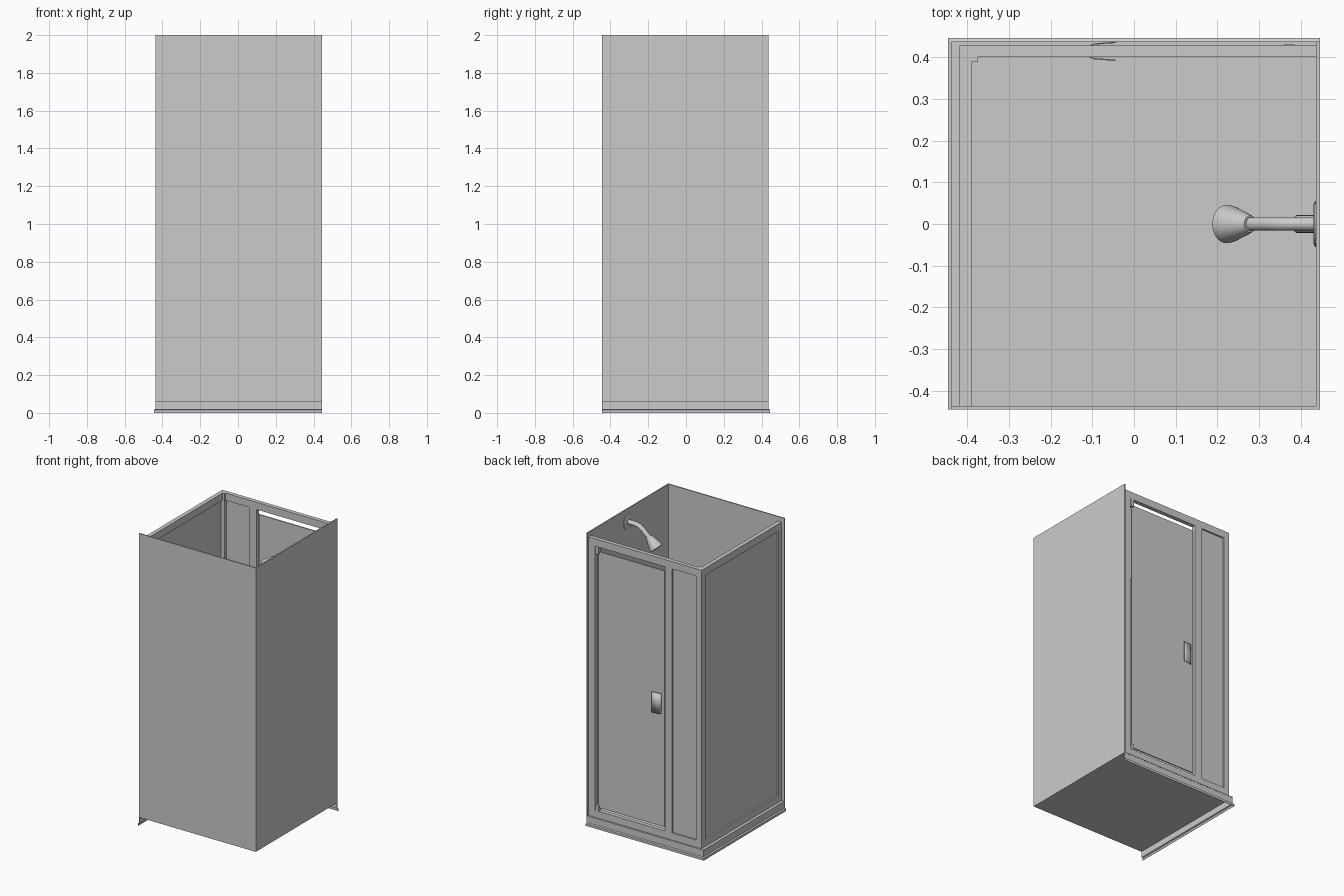
import bpy, bmesh, math
from mathutils import Vector

if "Cube" in bpy.data.objects:
    bpy.data.objects.remove(bpy.data.objects["Cube"])


def finish(bm, name, smooth=False):
    bmesh.ops.recalc_face_normals(bm, faces=bm.faces)
    me = bpy.data.meshes.new(name)
    bm.to_mesh(me)
    bm.free()
    ob = bpy.data.objects.new(name, me)
    bpy.context.collection.objects.link(ob)
    if smooth:
        bpy.context.view_layer.objects.active = ob
        ob.select_set(True)
        bpy.ops.object.shade_smooth_by_angle(angle=math.radians(35))
        ob.select_set(False)
    return ob


def box(name, x0, x1, y0, y1, z0, z1):
    bm = bmesh.new()
    bmesh.ops.create_cube(bm, size=1)
    for v in bm.verts:
        v.co = ((x0 + x1) / 2 + v.co.x * (x1 - x0),
                (y0 + y1) / 2 + v.co.y * (y1 - y0),
                (z0 + z1) / 2 + v.co.z * (z1 - z0))
    return finish(bm, name)


def tube(name, points, radii, seg=24):
    """Circular rings lofted along a path in the y = 0 plane, with capped ends."""
    bm = bmesh.new()
    pts = [Vector((x, 0, z)) for x, z in points]
    rings = []
    for i, p in enumerate(pts):
        d = (pts[min(i + 1, len(pts) - 1)] - pts[max(i - 1, 0)]).normalized()
        n = Vector((-d.z, 0, d.x))
        rings.append([bm.verts.new(p + radii[i] * (math.cos(a) * n + Vector((0, math.sin(a), 0))))
                      for a in (2 * math.pi * k / seg for k in range(seg))])
    for a, b in zip(rings, rings[1:]):
        for k in range(seg):
            bm.faces.new((a[k], a[(k + 1) % seg], b[(k + 1) % seg], b[k]))
    bm.faces.new(rings[0])
    bm.faces.new(rings[-1])
    return finish(bm, name, True)


Z0, ZT = 0.065, 1.97      # frame bottom and top
FX0, FX1 = -0.418, -0.39  # depth of the side frame
FY0, FY1 = 0.40, 0.428    # depth of the door frame

# Walls and tray floor
box("front_wall", -0.438, 0.437, -0.445, -0.437, Z0, 2)
box("right_wall", 0.437, 0.446, -0.445, 0.438, Z0, 2)
box("tray_floor", -0.438, 0.446, -0.445, 0.438, 0.06, 0.067)

# Tray skirt: stepped profile running round the two open sides
bm = bmesh.new()
rows = []
for e, z in [(0.437, 0.066), (0.437, 0.02), (0.446, 0.016), (0.446, 0)]:
    rows.append([bm.verts.new(c) for c in ((0.446, e, z), (-e, e, z), (-e, -0.445, z))])
for a, b in zip(rows, rows[1:]):
    for k in range(2):
        bm.faces.new((a[k], b[k], b[k + 1], a[k + 1]))
skirt = finish(bm, "tray_skirt")
mod = skirt.modifiers.new("thickness", "SOLIDIFY")
mod.thickness = 0.003

# Corner post shared by both frames
box("corner_post", FX0, FX1 + 0.015, FY0 - 0.012, FY1, Z0, ZT)

# Side frame with fixed pane
box("side_wall_post", FX0, FX1, -0.437, -0.40, Z0, ZT)
for name, a, b in [("side_bottom_rail", Z0, 0.115), ("side_top_rail", 1.92, ZT)]:
    box(name, FX0, FX1, -0.40, FY0 - 0.012, a, b)
box("side_pane", -0.407, -0.401, -0.40, FY0 - 0.012, 0.115, 1.92)

# Door frame: posts, rails and narrow fixed pane
for name, a, b in [("door_wall_post", 0.387, 0.437), ("door_middle_post", -0.195, -0.14)]:
    box(name, a, b, FY0, FY1, Z0, ZT)
for side, a, b in [("door", -0.14, 0.387), ("narrow", FX1 + 0.015, -0.195)]:
    box(side + "_bottom_rail", a, b, FY0, FY1, Z0, 0.115)
    box(side + "_top_rail", a, b, FY0, FY1, 1.92, ZT)
box("narrow_pane", FX1 + 0.015, -0.195, 0.411, 0.417, 0.115, 1.92)

# Frameless door with clearance all round, and its pivots
box("door_pane", -0.13, 0.37, 0.410, 0.418, 0.135, 1.885)
for name, a, b in [("lower_pivot", 0.112, 0.15), ("upper_pivot", 1.87, 1.922)]:
    box(name, 0.36, 0.385, 0.406, 0.430, a, b)

# Curved finger-pull handles on both faces of the door
for name, s in [("outer_handle", 1), ("inner_handle", -1)]:
    bm = bmesh.new()
    prev = None
    for x, d in [(-0.108, 0.004), (-0.106, 0.015), (-0.095, 0.019), (-0.07, 0.021), (-0.045, 0.023)]:
        cur = [bm.verts.new((x, 0.414 + s * d, z)) for z in (0.905, 1.045)]
        if prev:
            bm.faces.new((prev[0], cur[0], cur[1], prev[1]))
        prev = cur
    h = finish(bm, name, True)
    m = h.modifiers.new("thickness", "SOLIDIFY")
    m.thickness = 0.003

# Shower arm, wall flange and tilted head
tube("shower_flange", [(0.438, 1.91), (0.434, 1.91), (0.431, 1.91)], [0.052, 0.052, 0.046], 32)
tube("shower_arm", [(0.437, 1.91), (0.39, 1.91), (0.365, 1.907), (0.345, 1.899),
                    (0.325, 1.885), (0.265, 1.832)], [0.016] * 6)
ax = Vector((-0.67, -0.74)).normalized()
top = Vector((0.279, 1.848))
tube("shower_head", [tuple(top + ax * t) for t in (0, 0.012, 0.07, 0.085)],
     [0.020, 0.025, 0.044, 0.046], 32)

# Mixer valve
tube("valve_flange", [(0.438, 1.04), (0.434, 1.04), (0.431, 1.04)], [0.055, 0.055, 0.048], 32)
tube("valve_knob", [(0.432, 1.04), (0.388, 1.04), (0.385, 1.04)], [0.021, 0.021, 0.018])
